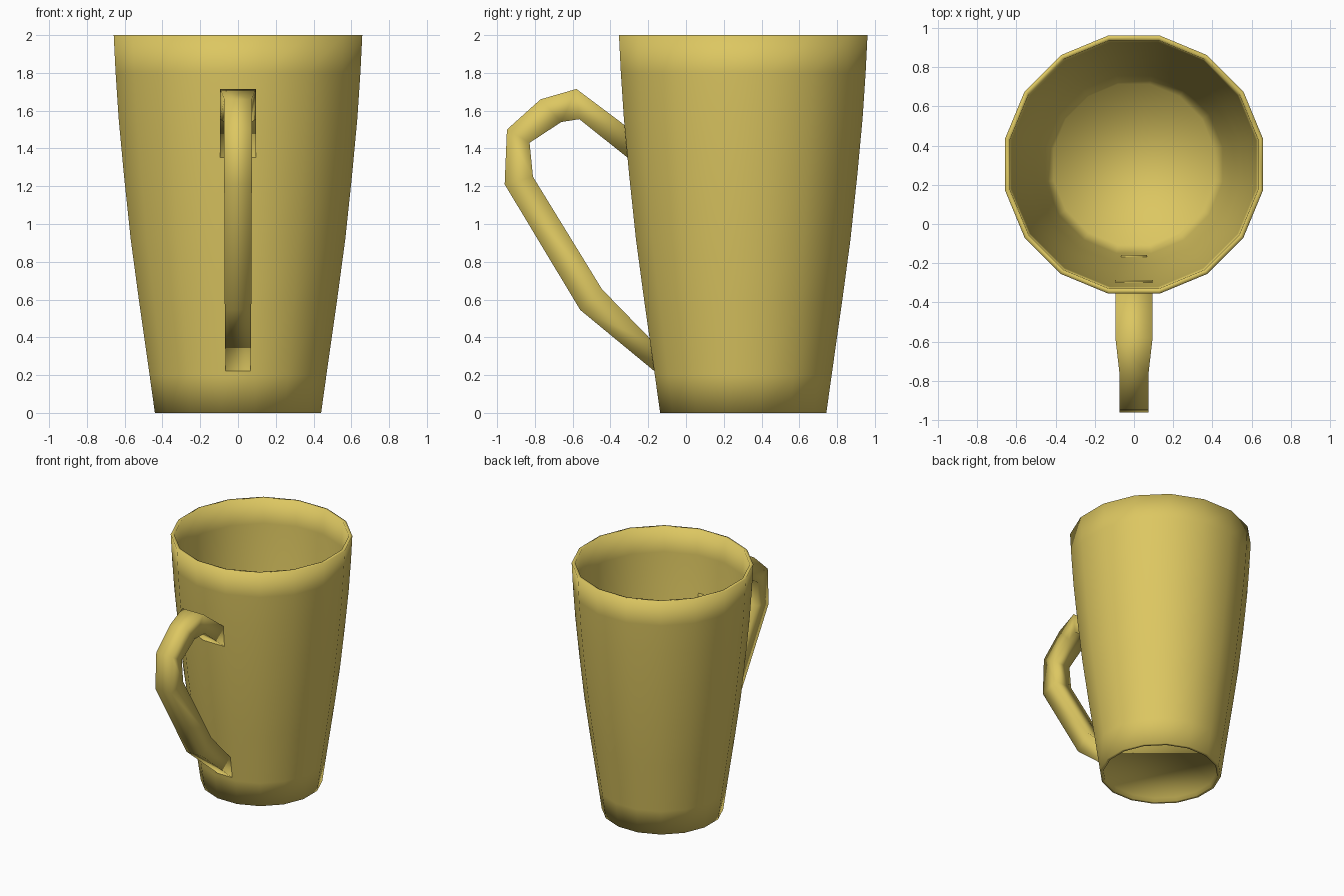
import bpy, math

if "Cube" in bpy.data.objects:
    bpy.data.objects.remove(bpy.data.objects["Cube"])

SIDES = 16
CY = 0.303  # mug axis in y

mat = bpy.data.materials.new("mustard_glaze")
mat.diffuse_color = (0.72, 0.57, 0.12, 1)
mat.use_nodes = True
mat.node_tree.nodes["Principled BSDF"].inputs["Base Color"].default_value = mat.diffuse_color


def skin(name, rings):
    """Join rings of points with quads, cap both ends, shade smooth."""
    n = len(rings[0])
    verts = [p for ring in rings for p in ring]
    faces = []
    for k in range(len(rings) - 1):
        a, b = k * n, (k + 1) * n
        for i in range(n):
            j = (i + 1) % n
            faces.append((a + i, a + j, b + j, b + i))
    last = (len(rings) - 1) * n
    faces.append(tuple(reversed(range(n))))
    faces.append(tuple(range(last, last + n)))
    me = bpy.data.meshes.new(name)
    me.from_pydata(verts, [], faces)
    me.update()
    me.polygons.foreach_set("use_smooth", [True] * len(me.polygons))
    me.materials.append(mat)
    ob = bpy.data.objects.new(name, me)
    bpy.context.collection.objects.link(ob)
    return ob


def circle(r, z):
    """Sixteen-sided ring with flats facing the axes; r is to the flat."""
    rad = r / math.cos(math.pi / SIDES)
    return [(rad * math.cos((i + 0.5) * math.tau / SIDES),
             CY + rad * math.sin((i + 0.5) * math.tau / SIDES), z)
            for i in range(SIDES)]


# Cup: recessed underside, outer wall, rim, inner wall, floor
outer = [(0.44, 0), (0.468, 0.2), (0.525, 0.6), (0.568, 0.92),
         (0.604, 1.26), (0.632, 1.56), (0.648, 1.8), (0.658, 2.0)]
inner = [(r - 0.025, z) for r, z in reversed(outer[1:])]
inner[-1] = (0.452, 0.23)
profile = [(0.41, 0.03), (0.415, 0)] + outer + inner + [(0.41, 0.06)]
skin("cup", [circle(r, z) for r, z in profile])

# Handle: (outer y, outer z, inner y, inner z, half width)
path = [(-0.29, 1.497, -0.285, 1.332, 0.095),
        (-0.58, 1.715, -0.565, 1.555, 0.095),
        (-0.77, 1.66, -0.66, 1.54, 0.073),
        (-0.948, 1.50, -0.828, 1.43, 0.073),
        (-0.96, 1.21, -0.81, 1.25, 0.073),
        (-0.56, 0.545, -0.445, 0.655, 0.07),
        (-0.16, 0.215, -0.158, 0.36, 0.066)]
skin("handle", [[(-w, oy, oz), (w, oy, oz), (w, iy, iz), (-w, iy, iz)]
                for oy, oz, iy, iz, w in path])

# Consistent outward normals
import bmesh
for ob in bpy.context.collection.objects:
    bm = bmesh.new()
    bm.from_mesh(ob.data)
    bmesh.ops.recalc_face_normals(bm, faces=bm.faces)
    bm.to_mesh(ob.data)
    bm.free()
